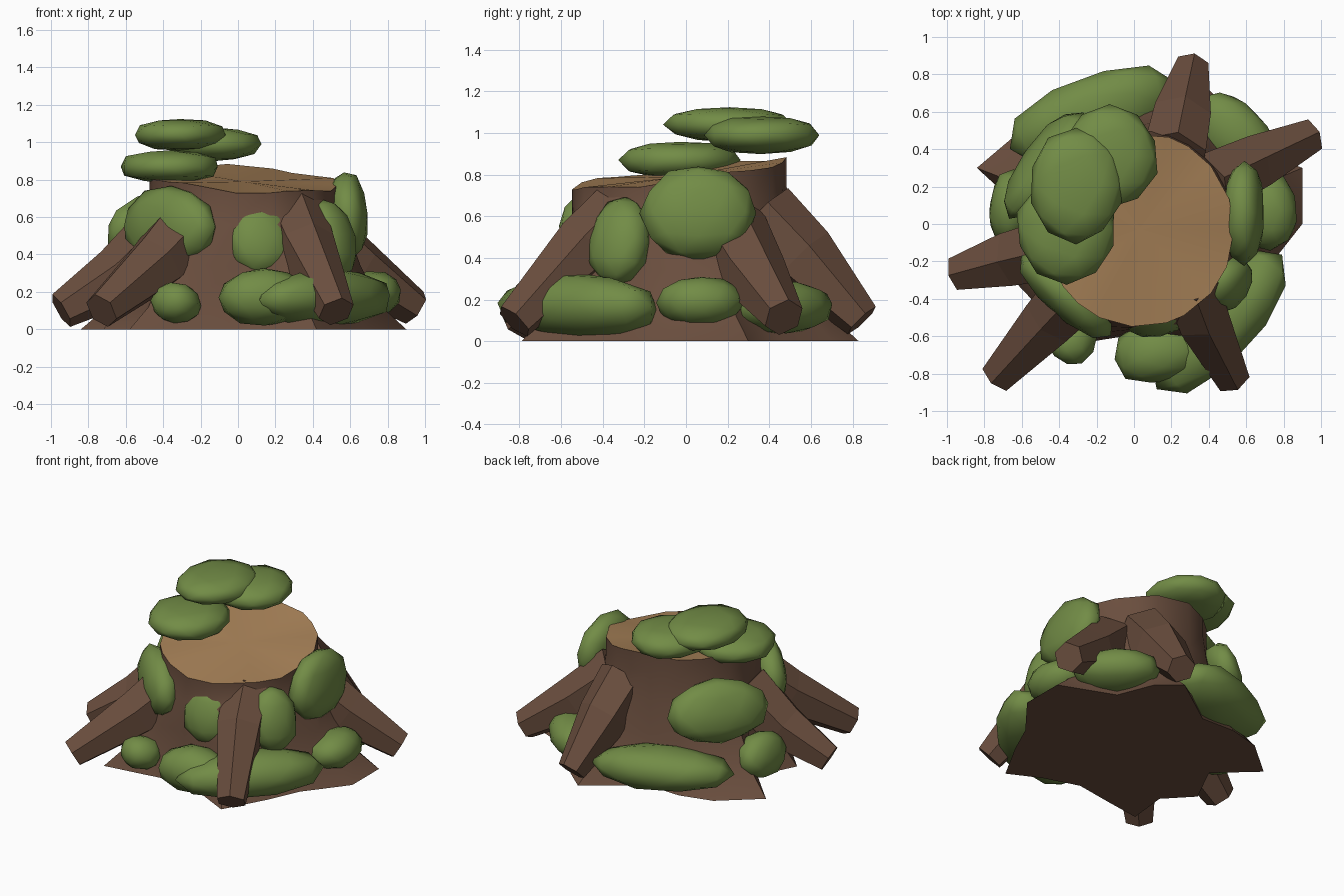
import bpy, bmesh, math, random
from mathutils import Vector, Matrix

if "Cube" in bpy.data.objects:
    bpy.data.objects.remove(bpy.data.objects["Cube"])

random.seed(4)


def material(name, rgb):
    m = bpy.data.materials.new(name)
    lin = [(c / 255 / 12.92 if c <= 10 else ((c / 255 + 0.055) / 1.055) ** 2.4) for c in rgb]
    m.diffuse_color = (*lin, 1)
    m.use_nodes = True
    m.node_tree.nodes["Principled BSDF"].inputs["Base Color"].default_value = m.diffuse_color
    return m


BARK = material("brown bark", (106, 78, 62))
WOOD = material("tan cut wood", (168, 130, 88))
MOSS = material("green moss", (114, 140, 70))


def finish(bm, name, mats, smooth_angle=None):
    bmesh.ops.recalc_face_normals(bm, faces=bm.faces)
    me = bpy.data.meshes.new(name)
    bm.to_mesh(me)
    bm.free()
    ob = bpy.data.objects.new(name, me)
    bpy.context.collection.objects.link(ob)
    for m in mats:
        me.materials.append(m)
    if smooth_angle:
        bpy.ops.object.select_all(action='DESELECT')
        ob.select_set(True)
        bpy.context.view_layer.objects.active = ob
        bpy.ops.object.shade_smooth_by_angle(angle=math.radians(smooth_angle))
    return ob


def bridge(bm, a, b):
    n = len(a)
    for i in range(n):
        bm.faces.new((a[i], a[(i + 1) % n], b[(i + 1) % n], b[i]))


# Trunk: irregular flared foot rising to a round, slanted cut
foot = [(.9, 0), (.9, .3), (.52, .45), (.42, .7), (.27, .83), (-.1, .57), (-.35, .58),
        (-.58, .52), (-.84, .3), (-.58, .06), (-.72, -.22), (-.55, -.4), (-.58, -.68),
        (-.3, -.64), (-.05, -.6), (.2, -.68), (.42, -.79), (.58, -.5), (.68, -.28)]
bm = bmesh.new()
rings = []
for z, flare in ((0, 1), (.12, .64), (.34, .33), (.56, .11), (.72, 0), (None, 0)):
    ring = []
    for x, y in foot:
        a = math.atan2(y, x)
        t = Vector((.03 + .505 * math.cos(a), -.03 + .52 * math.sin(a)))
        p = t.lerp(Vector((x, y)), flare)
        rim = .81 + .13 * t.y - .06 * t.x + .012 * math.sin(5 * a)
        h = rim if z is None else z if z < .7 else rim - .13
        ring.append(bm.verts.new((p.x, p.y, h)))
    rings.append(ring)
for a, b in zip(rings, rings[1:]):
    bridge(bm, a, b)
bm.faces.new(rings[0])
centre = bm.verts.new((.03, -.03, .79))
for i, v in enumerate(rings[-1]):
    f = bm.faces.new((v, rings[-1][(i + 1) % len(foot)], centre))
    f.material_index = 1
finish(bm, "trunk", [BARK, WOOD], 35)


# Roots: tapered six-sided limbs sloping down to the ground
def root(name, pts, radii):
    bm = bmesh.new()
    pts = [Vector(p) for p in pts]
    prev = None
    for i, (p, r) in enumerate(zip(pts, radii)):
        d = (pts[min(i + 1, len(pts) - 1)] - pts[max(i - 1, 0)]).normalized()
        side = d.cross(Vector((0, 0, 1))).normalized()
        up = side.cross(d)
        ring = [bm.verts.new(p + r * (math.cos(k * math.pi / 3 + math.pi / 6) * side
                                      + math.sin(k * math.pi / 3 + math.pi / 6) * up)) for k in range(6)]
        if prev:
            bridge(bm, prev, ring)
        else:
            bm.faces.new(ring)
        prev = ring
    bm.faces.new(prev)
    finish(bm, name, [BARK])


R = (.19, .165, .1)
root("left_root", [(-.38, -.12, .52), (-.64, -.18, .28), (-.945, -.262, .1)], R)
root("front_left_root", [(-.28, -.33, .52), (-.44, -.5, .35), (-.73, -.815, .1)], R)
root("front_right_root", [(.3, -.3, .62), (.36, -.49, .45), (.525, -.825, .095)], (.17, .16, .1))
root("right_root", [(.38, .2, .54), (.63, .32, .33), (.945, .47, .115)], R)
root("back_root", [(.21, .36, .6), (.25, .56, .4), (.31, .845, .1)], (.19, .175, .095))


# Moss: squashed low-resolution blobs; size is (outward, sideways, up)
def moss(name, loc, size, azimuth, lean=0):
    bm = bmesh.new()
    bmesh.ops.create_icosphere(bm, subdivisions=2, radius=1)
    m = (Matrix.Translation(loc) @ Matrix.Rotation(math.radians(azimuth), 4, 'Z')
         @ Matrix.Rotation(math.radians(-lean), 4, 'Y') @ Matrix.Diagonal((*size, 1)))
    for v in bm.verts:
        flat = 2 if azimuth == 0 and lean == 0 else 0   # blunt the thin axis
        v.co[flat] = math.copysign(abs(v.co[flat]) ** .8, v.co[flat])
        v.co *= random.uniform(.97, 1.04)
    bm.transform(m)
    for v in bm.verts:
        v.co.z = max(v.co.z, .01)
    finish(bm, name, [MOSS], 60)


pads = [
    ("top_moss_high", (-.31, .21, 1.04), (.25, .31, .085), 0, 0),
    ("top_moss_back", (-.13, .36, .99), (.26, .28, .09), 0, 0),
    ("top_moss_low", (-.36, -.03, .87), (.27, .29, .09), 0, 0),
    ("side_moss_front_left", (-.365, -.38, .55), (.11, .32, .215), 228, 3),
    ("side_moss_front", (.12, -.49, .48), (.1, .18, .2), 280, 14),
    ("side_moss_front_right", (.5, -.32, .48), (.11, .16, .215), 327, 15),
    ("side_moss_right", (.59, .06, .615), (.105, .28, .23), 0, 6),
    ("side_moss_back_left", (-.47, .31, .53), (.12, .34, .21), 145, 18),
    ("foot_moss_front", (.14, -.68, .17), (.17, .25, .155), 280, 8),
    ("foot_moss_front_right", (.46, -.52, .165), (.2, .48, .155), 317, 8),
    ("foot_moss_right", (.71, .07, .185), (.16, .21, .125), 5, 10),
    ("foot_moss_back_right", (.54, .47, .16), (.17, .28, .125), 45, 10),
    ("foot_moss_back", (-.22, .58, .165), (.21, .47, .145), 112, 8),
    ("foot_moss_left", (-.66, .09, .19), (.11, .2, .155), 175, 10),
    ("foot_moss_small", (-.33, -.62, .14), (.13, .13, .11), 240, 10),
]
for p in pads:
    moss(*p)
